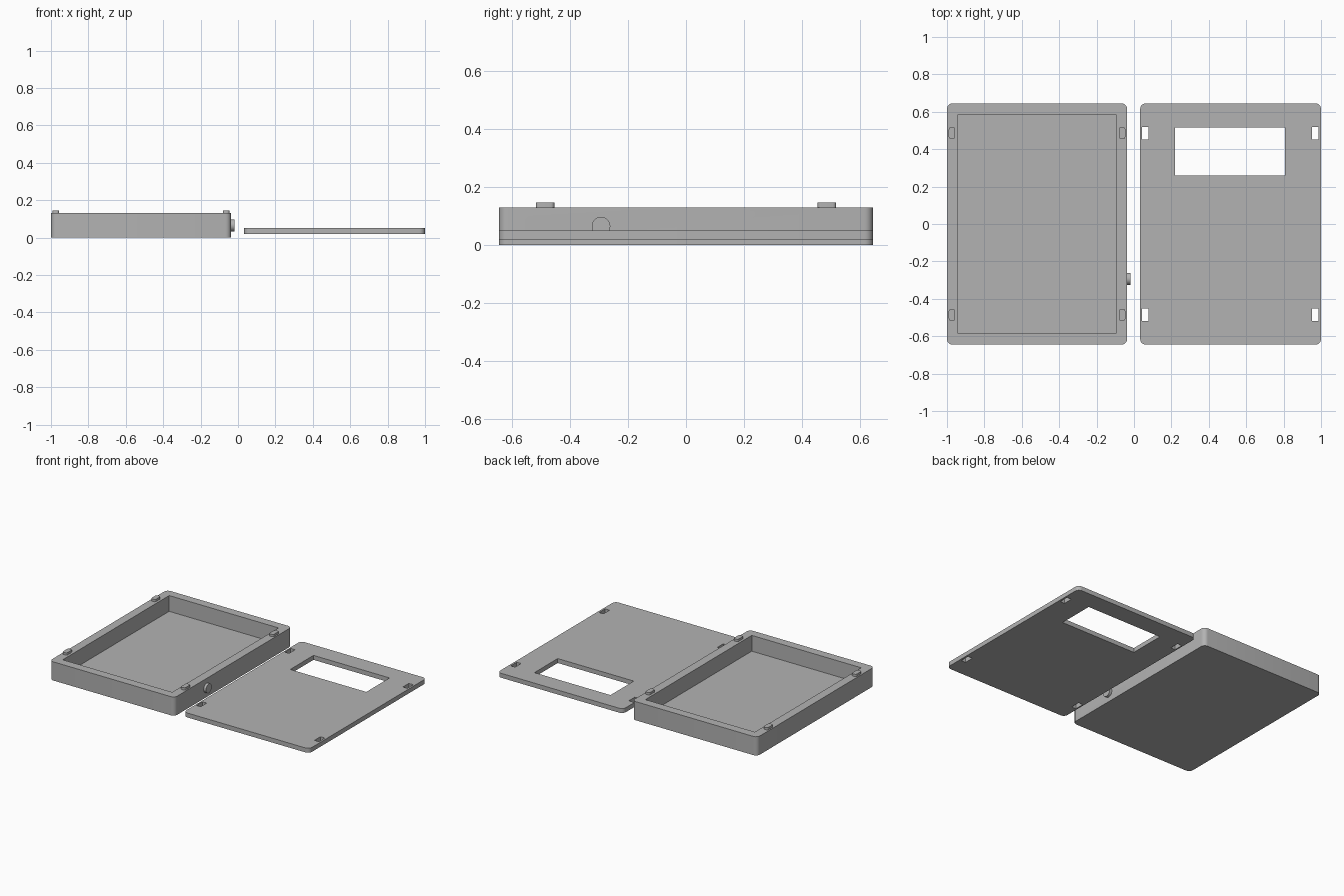
import bpy, bmesh, math
from mathutils import Matrix

old = bpy.data.objects.get("Cube")
if old:
    bpy.data.objects.remove(old, do_unlink=True)

grey = bpy.data.materials.new("plain grey")
grey.use_nodes = True
colour = (0.45, 0.45, 0.45, 1)
grey.diffuse_color = colour
grey.node_tree.nodes["Principled BSDF"].inputs["Base Color"].default_value = colour

TO_X = Matrix.Rotation(math.radians(90), 4, "Z") @ Matrix.Rotation(math.radians(90), 4, "X")


def prism(name, size, centre, radius=0.0, steps=6, along_x=False):
    """Extruded rectangle with rounded corners; along_x lays it on its side."""
    w, d, h = size
    bm = bmesh.new()
    verts = []
    for i, (sx, sy) in enumerate([(1, 1), (-1, 1), (-1, -1), (1, -1)]):
        cx, cy = sx * (w / 2 - radius), sy * (d / 2 - radius)
        for k in range(steps + 1 if radius else 1):
            a = math.pi / 2 * (i + k / steps)
            verts.append(bm.verts.new((cx + radius * math.cos(a),
                                       cy + radius * math.sin(a), -h / 2)))
    bmesh.ops.remove_doubles(bm, verts=bm.verts, dist=1e-5)
    base = bm.faces.new([v for v in verts if v.is_valid])
    top = bmesh.ops.extrude_face_region(bm, geom=[base])["geom"]
    bmesh.ops.translate(bm, vec=(0, 0, h),
                        verts=[g for g in top if isinstance(g, bmesh.types.BMVert)])
    if along_x:
        bm.transform(TO_X)
    bm.transform(Matrix.Translation(centre))
    bmesh.ops.recalc_face_normals(bm, faces=bm.faces)
    mesh = bpy.data.meshes.new(name)
    bm.to_mesh(mesh)
    bm.free()
    mesh.materials.append(grey)
    obj = bpy.data.objects.new(name, mesh)
    bpy.context.collection.objects.link(obj)
    return obj


def activate(obj):
    bpy.ops.object.select_all(action="DESELECT")
    obj.select_set(True)
    bpy.context.view_layer.objects.active = obj


def cut(obj, cutter):
    """Subtract the cutter from the object and discard it."""
    cutter.hide_render = True
    mod = obj.modifiers.new("cut", "BOOLEAN")
    mod.operation, mod.solver, mod.object = "DIFFERENCE", "EXACT", cutter
    activate(obj)
    bpy.ops.object.modifier_apply(modifier=mod.name)
    bpy.data.objects.remove(cutter, do_unlink=True)


def smooth(obj):
    activate(obj)
    bpy.ops.object.shade_smooth_by_angle(angle=math.radians(30))


WIDTH, DEPTH, HEIGHT, WALL, FLOOR = 0.963, 1.29, 0.13, 0.06, 0.02
BOX_X, LID_X = -0.5185, 0.5165
TAB_X, TAB_Y = 0.455, 0.486
CORNERS = [("front" if sy < 0 else "back", "left" if sx > 0 else "right", sx, sy)
           for sx in (-1, 1) for sy in (-1, 1)]

# Open tray with a connector opening in its left wall
tray = prism("tray", (WIDTH, DEPTH, HEIGHT), (BOX_X, 0, HEIGHT / 2), 0.03)
cut(tray, prism("cavity_cutter", (WIDTH - 2 * WALL, DEPTH - 2 * WALL, 0.2),
                (BOX_X, 0, FLOOR + 0.1)))
cut(tray, prism("port_cutter", (0.132, 0.07, 0.12), (-0.067, -0.487, 0.065),
                0.026, along_x=True))
smooth(tray)

# Round button beside the opening
button = prism("button", (0.064, 0.064, 0.04), (-0.039, -0.293, 0.065),
               0.032, steps=8, along_x=True)
smooth(button)

# Locating tabs on the rim
for fb, lr, sx, sy in CORNERS:
    tab = prism(f"{fb}_{lr}_tab", (0.034, 0.064, 0.025),
                (BOX_X + sx * TAB_X, sy * TAB_Y, 0.1335), 0.012)
    smooth(tab)

# Flat lid with a display window and slots for the tabs
lid = prism("lid", (0.967, DEPTH, 0.031), (LID_X, 0, 0.0345), 0.03)
cut(lid, prism("window_cutter", (0.586, 0.256, 0.2), (0.513, 0.388, 0.03)))
for fb, lr, sx, sy in CORNERS:
    cut(lid, prism("slot_cutter", (0.034, 0.066, 0.2),
                   (LID_X - 0.002 + sx * TAB_X, sy * TAB_Y, 0.03)))
smooth(lid)
